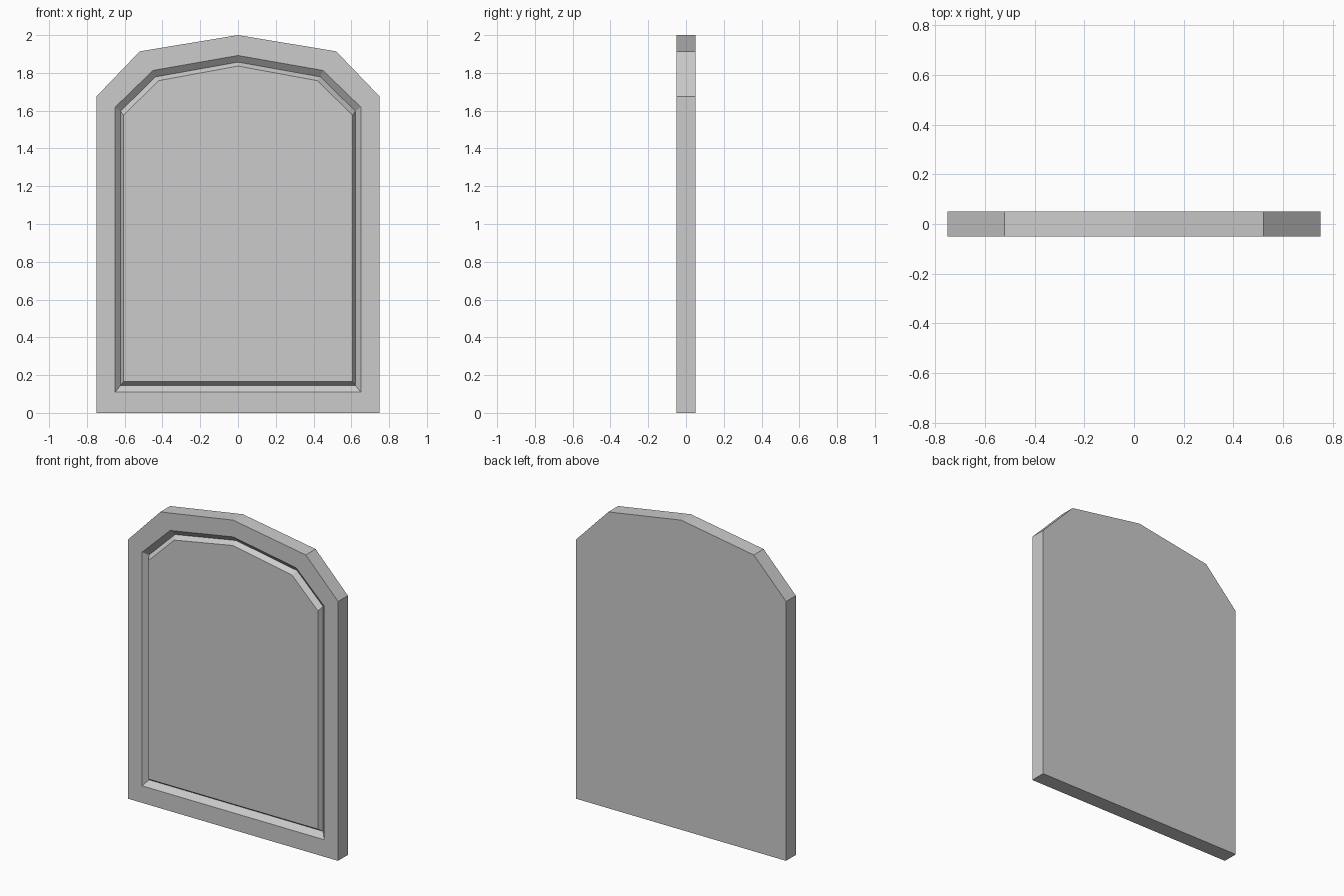
import bpy, bmesh

if "Cube" in bpy.data.objects:
    bpy.data.objects.remove(bpy.data.objects["Cube"])

# Each ring: half width, bottom z, side top z, shoulder x, shoulder z, peak z, y depth
RINGS = [
    (0.75, 0.0, 1.675, 0.52, 1.914, 2.0, 0.05),       # back outline
    (0.75, 0.0, 1.675, 0.52, 1.914, 2.0, -0.05),      # front outline
    (0.65, 0.11, 1.619, 0.45, 1.813, 1.892, -0.05),   # groove outer edge
    (0.622, 0.145, 1.597, 0.436, 1.779, 1.857, -0.02),  # groove bottom
    (0.606, 0.166, 1.576, 0.42, 1.759, 1.836, -0.05),  # raised panel edge
]


def add_ring(bm, w, base, side, sx, sz, peak, y):
    right = [(w, base), (w, side), (sx, sz)]
    left = [(-x, z) for x, z in reversed(right)]
    return [bm.verts.new((x, y, z)) for x, z in right + [(0, peak)] + left]


# Arched panel: bridge consecutive rings, cap back and centre
bm = bmesh.new()
rings = [add_ring(bm, *r) for r in RINGS]
for a, b in zip(rings, rings[1:]):
    n = len(a)
    for i in range(n):
        j = (i + 1) % n
        bm.faces.new((a[i], a[j], b[j], b[i]))
bm.faces.new(rings[0])
bm.faces.new(rings[-1])
bmesh.ops.recalc_face_normals(bm, faces=bm.faces)

mesh = bpy.data.meshes.new("arched_panel")
bm.to_mesh(mesh)
bm.free()
bpy.context.collection.objects.link(bpy.data.objects.new("arched_panel", mesh))
